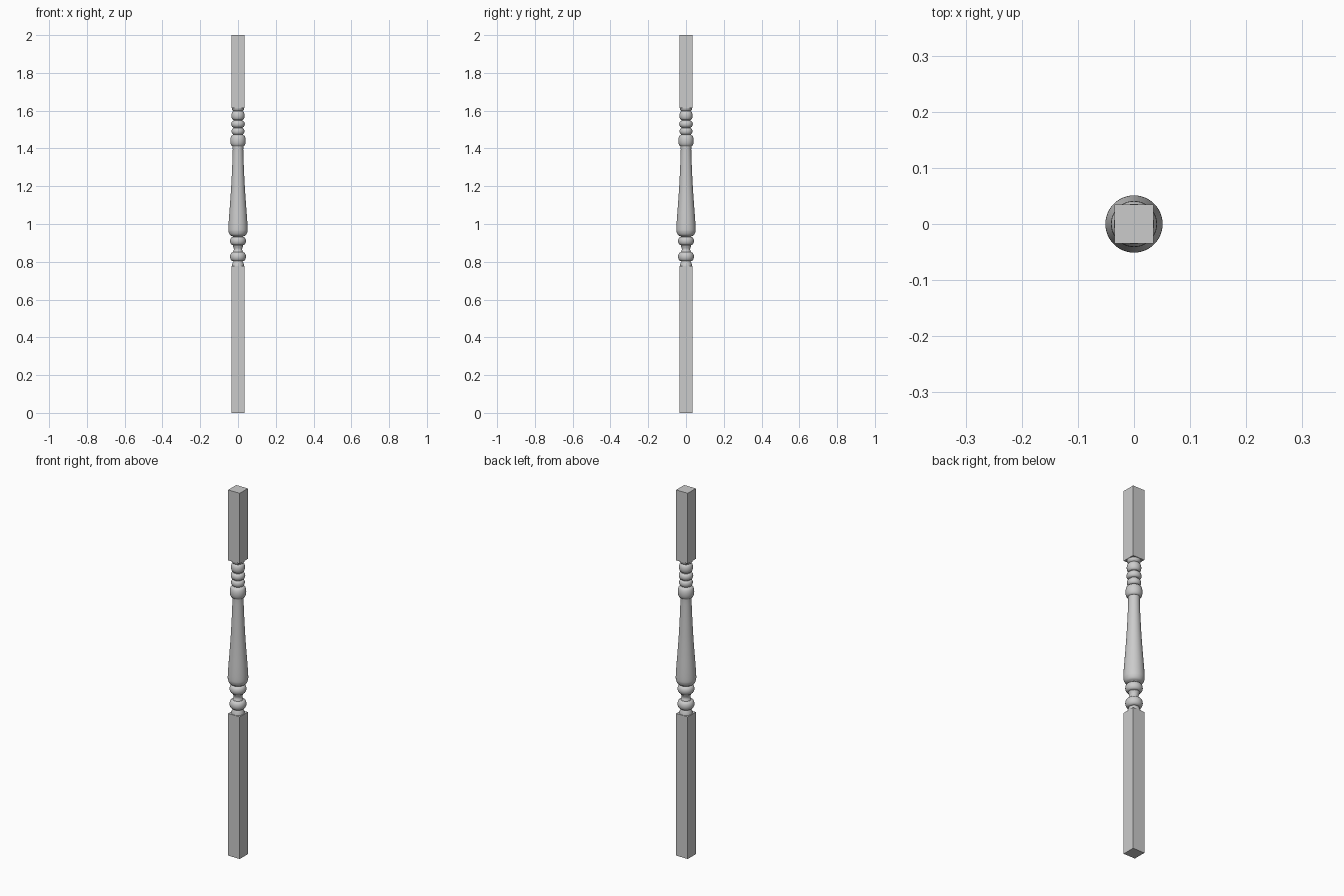
import bpy, bmesh, math

if "Cube" in bpy.data.objects:
    bpy.data.objects.remove(bpy.data.objects["Cube"])

HALF = 0.035


def block(name, z0, z1):
    bpy.ops.mesh.primitive_cube_add(size=1, location=(0, 0, (z0 + z1) / 2))
    ob = bpy.context.object
    ob.name = name
    ob.scale = (2 * HALF, 2 * HALF, z1 - z0)
    bpy.ops.object.transform_apply(location=True, rotation=False, scale=True)
    return ob


def bead(z0, z1, r_in, r_out, n=10):
    """Half-round profile bulging from r_in to r_out."""
    pts = []
    for i in range(n + 1):
        a = math.pi * i / n
        pts.append((r_in + (r_out - r_in) * math.sin(a),
                    (z0 + z1) / 2 - (z1 - z0) / 2 * math.cos(a)))
    return pts


def smooth_curve(pts, n=5):
    """Catmull-Rom through the given (radius, z) points."""
    p = [pts[0]] + pts + [pts[-1]]
    out = []
    for i in range(1, len(p) - 2):
        for k in range(n):
            t = k / n
            out.append(tuple(0.5 * (2 * b + (c - a) * t + (2 * a - 5 * b + 4 * c - d) * t * t
                                    + (3 * b - a - 3 * c + d) * t ** 3)
                             for a, b, c, d in zip(*p[i - 1:i + 3])))
    return out + [pts[-1]]


def lathe(name, profile, sides=48):
    bm = bmesh.new()
    rings = []
    for r, z in profile:
        rings.append([bm.verts.new((r * math.cos(2 * math.pi * i / sides),
                                    r * math.sin(2 * math.pi * i / sides), z))
                      for i in range(sides)])
    for a, b in zip(rings, rings[1:]):
        for i in range(sides):
            j = (i + 1) % sides
            bm.faces.new((a[i], a[j], b[j], b[i]))
    bm.faces.new(rings[0][::-1])
    bm.faces.new(rings[-1])
    bmesh.ops.remove_doubles(bm, verts=bm.verts, dist=1e-5)
    bmesh.ops.recalc_face_normals(bm, faces=bm.faces)
    me = bpy.data.meshes.new(name)
    bm.to_mesh(me)
    bm.free()
    ob = bpy.data.objects.new(name, me)
    bpy.context.collection.objects.link(ob)
    bpy.ops.object.select_all(action='DESELECT')
    ob.select_set(True)
    bpy.context.view_layer.objects.active = ob
    bpy.ops.object.shade_smooth_by_angle(angle=math.radians(40))


# Square ends
block("lower_square_post", 0, 0.777)
block("upper_square_post", 1.615, 2.0)

# Turned section: lower beads
profile = [(0.033, 0.777), (0.032, 0.785), (0.027, 0.798), (0.025, 0.803)]
profile += bead(0.803, 0.851, 0.026, 0.042)
profile += smooth_curve([(0.026, 0.853), (0.022, 0.868), (0.028, 0.886)])
profile += bead(0.888, 0.932, 0.027, 0.042)
# Tapered vase body
profile += smooth_curve([(0.030, 0.935), (0.042, 0.942), (0.049, 0.956), (0.051, 0.975),
                         (0.048, 1.03), (0.042, 1.11), (0.036, 1.20), (0.031, 1.30),
                         (0.028, 1.38), (0.028, 1.41)])
# Upper beads and collar
profile += bead(1.412, 1.470, 0.029, 0.041)
profile += bead(1.474, 1.508, 0.023, 0.034)
profile += bead(1.511, 1.547, 0.023, 0.036)
profile += bead(1.551, 1.597, 0.023, 0.035)
profile += [(0.026, 1.599), (0.032, 1.606), (0.033, 1.615)]
lathe("turned_spindle", profile)
